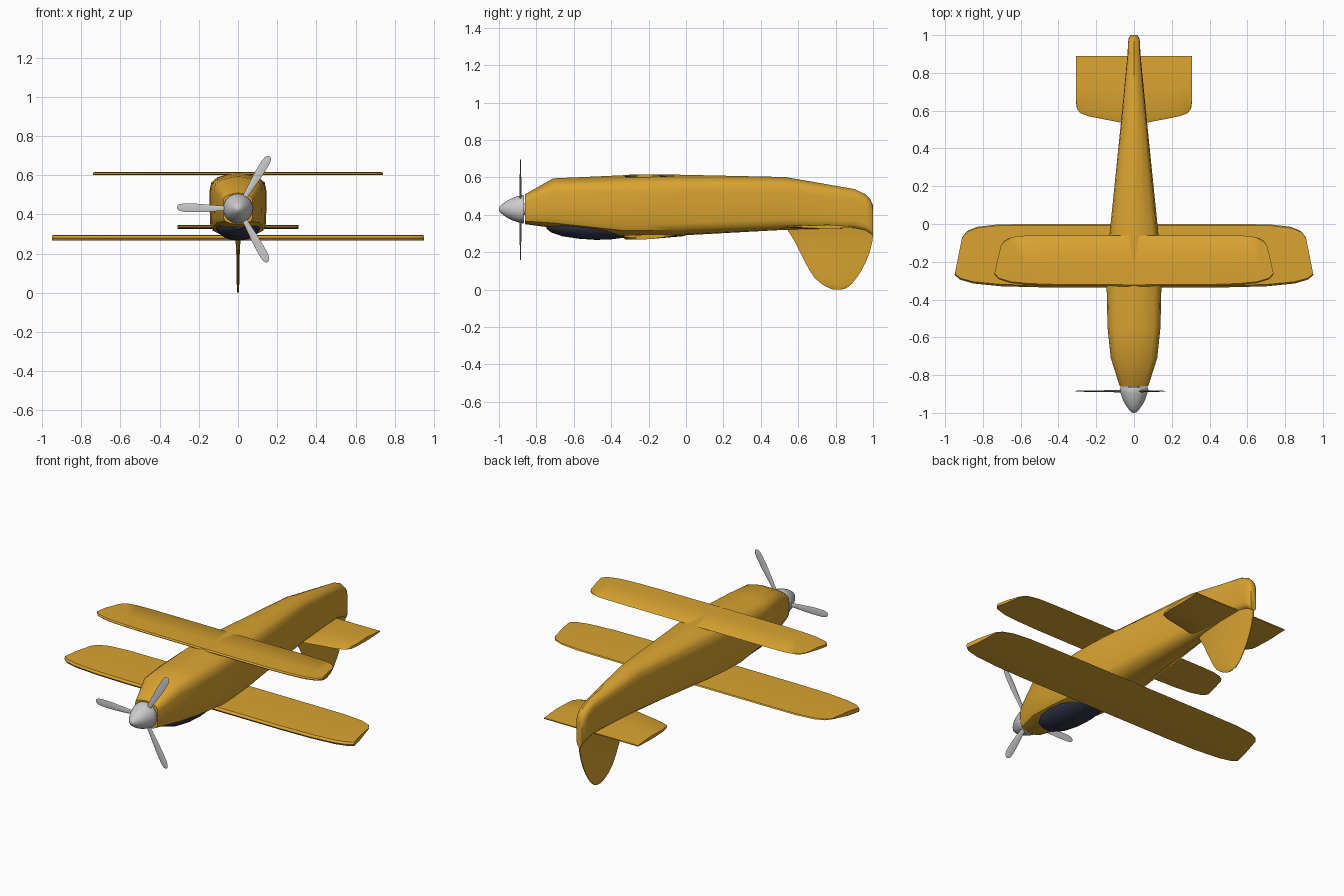
import bpy, bmesh
from math import sin, cos, pi, radians

if "Cube" in bpy.data.objects:
    bpy.data.objects.remove(bpy.data.objects["Cube"])


def material(name, color):
    m = bpy.data.materials.new(name)
    m.diffuse_color = (*color, 1)
    m.use_nodes = True
    m.node_tree.nodes["Principled BSDF"].inputs["Base Color"].default_value = m.diffuse_color
    return m


GOLD = material("gold_paint", (0.70, 0.37, 0.03))
GLASS = material("dark_glass", (0.035, 0.04, 0.075))


def loft(name, rings, mat=None, angle=35):
    """Skin a row of equal-length closed rings and cap both ends."""
    bm = bmesh.new()
    vs = [[bm.verts.new(p) for p in r] for r in rings]
    n = len(rings[0])
    for a, b in zip(vs, vs[1:]):
        for i in range(n):
            j = (i + 1) % n
            bm.faces.new((a[i], a[j], b[j], b[i]))
    bm.faces.new(vs[0])
    bm.faces.new(vs[-1])
    bmesh.ops.recalc_face_normals(bm, faces=bm.faces)
    me = bpy.data.meshes.new(name)
    bm.to_mesh(me)
    bm.free()
    ob = bpy.data.objects.new(name, me)
    bpy.context.collection.objects.link(ob)
    if mat:
        me.materials.append(mat)
    bpy.ops.object.select_all(action='DESELECT')
    ob.select_set(True)
    bpy.context.view_layer.objects.active = ob
    bpy.ops.object.shade_smooth_by_angle(angle=radians(angle))
    return ob


def wing(name, stations, foil):
    """stations: (front xy, rear xy) from centre to tip; foil: (chord fraction, z)."""
    half = [[(fx + (rx - fx) * t, fy + (ry - fy) * t, z) for t, z in foil]
            for (fx, fy), (rx, ry) in stations]
    other = [[(-x, y, z) for x, y, z in r] for r in half[:0:-1]]
    return loft(name, other + half, GOLD)


# Fuselage: half cross-section scaled along y
half = [(0, 1), (.4, .965), (.75, .92), (.94, .85), (1, .72), (1, .45),
        (.98, .2), (.88, .1), (.5, .02), (0, 0)]
profile = half + [(-u, v) for u, v in half[-2:0:-1]]
stations = [  # y, half width, bottom, top
    (-.86, .075, .35, .51), (-.71, .123, .33, .595), (-.55, .14, .31, .602),
    (-.33, .145, .283, .612), (-.2, .14, .284, .616), (-.06, .13, .288, .615),
    (.53, .07, .32, .602), (.90, .034, .325, .538), (.96, .032, .315, .51),
    (.985, .028, .30, .485), (1.0, .018, .29, .45)]
loft("fuselage", [[(u * w, y, b + (t - b) * v) for u, v in profile]
                  for y, w, b, t in stations], GOLD, 40)

# Canopy bulging below the nose
N = 24
canopy = [(-.745, .03, .345, .02), (-.72, .065, .345, .04), (-.66, .095, .345, .06),
          (-.57, .112, .345, .073), (-.48, .115, .345, .079), (-.40, .108, .343, .074),
          (-.33, .10, .34, .062)]
loft("canopy", [[(w * cos(2 * pi * i / N), y, zc + h * sin(2 * pi * i / N) * (1 if i > N / 2 else .3))
                 for i in range(N)] for y, w, zc, h in canopy], GLASS)

# Two main wings and the tailplane
wing("long_wing",
     [((0, -.335), (0, 0)), ((.5, -.335), (.5, 0)), ((.7, -.33), (.72, -.002)),
      ((.85, -.315), (.83, -.015)), ((.92, -.295), (.885, -.038)), ((.95, -.27), (.91, -.07))],
     [(0, .28), (.03, .268), (.4, .27), (1, .287), (.98, .292), (.4, .296), (.03, .292)])
wing("short_wing",
     [((0, -.33), (0, -.06)), ((.4, -.328), (.5, -.06)), ((.55, -.323), (.61, -.063)),
      ((.65, -.313), (.665, -.075)), ((.715, -.293), (.69, -.092)), ((.74, -.265), (.705, -.115))],
     [(0, .607), (.03, .6), (.4, .6), (1, .605), (.98, .609), (.4, .616), (.03, .614)])
wing("tailplane",
     [((0, .53), (0, .89)), ((.06, .535), (.06, .89)), ((.24, .57), (.24, .89)),
      ((.285, .587), (.285, .89)), ((.302, .61), (.302, .89)), ((.308, .65), (.308, .89))],
     [(0, .336), (.06, .329), (.5, .326), (1, .331), (1, .337), (.5, .347), (.06, .343)])

# Fin hanging under the tail: z, front, rear, half thickness
fin = [(0, .79, .83, .003), (.008, .765, .858, .005), (.03, .725, .886, .006),
       (.06, .69, .91, .007), (.1, .662, .937, .0075), (.15, .635, .963, .008),
       (.2, .61, .982, .009), (.26, .58, .997, .012), (.30, .555, 1, .017), (.35, .52, 1, .024)]
chord = [(0, 0), (.12, .6), (.45, 1), (.85, .8), (1, .3)]
loop = chord + [(t, -w) for t, w in chord[:0:-1]]
loft("fin", [[(w * h, a + (b - a) * t, z) for t, w in loop] for z, a, b, h in fin], GOLD)


# Spinner and shaft
def lathe(name, pts, n=32):
    return loft(name, [[(r * cos(2 * pi * i / n), y, .43 + r * sin(2 * pi * i / n))
                        for i in range(n)] for y, r in pts])


lathe("spinner", [(-1, .004), (-.996, .014), (-.98, .029), (-.955, .046), (-.925, .061),
                  (-.895, .071), (-.872, .076), (-.866, .074)])
lathe("propeller_shaft", [(-.87, .03), (-.85, .03)])

# Three propeller blades: radius, leading and trailing offset, half thickness
blade = [(.04, .011, -.011, .006), (.09, .014, -.013, .006), (.15, .019, -.017, .005),
         (.21, .022, -.021, .004), (.27, .022, -.021, .003), (.295, .018, -.018, .003),
         (.307, .011, -.012, .002), (.311, .004, -.005, .001)]
for k, deg in enumerate((59, 179, 299)):
    c, s = cos(radians(deg)), sin(radians(deg))
    rings = []
    for r, a, b, h in blade:
        m = (a + b) / 2
        sec = [(a, 0), (m, h), (b, 0), (m, -h)]
        rings.append([(r * c - o * s, -.885 + d, .43 + r * s + o * c) for o, d in sec])
    loft(f"propeller_blade_{k + 1}", rings, None, 60)
